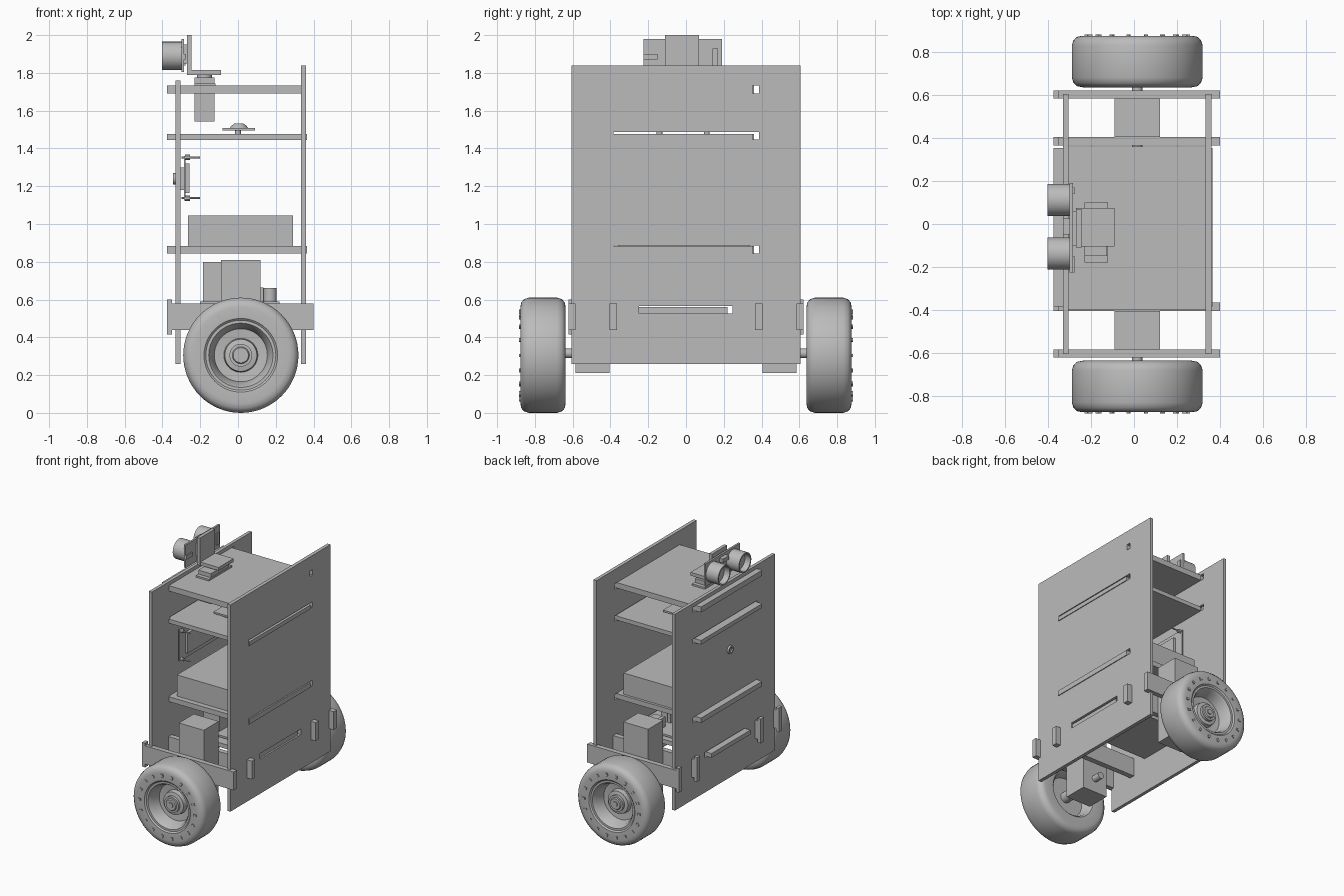
import bpy, bmesh, math
from mathutils import Matrix, Vector

if "Cube" in bpy.data.objects:
    bpy.data.objects.remove(bpy.data.objects["Cube"], do_unlink=True)

GREY = (0.5, 0.5, 0.5, 1)
grey = bpy.data.materials.new("plain_grey")
grey.use_nodes = True
grey.diffuse_color = GREY
grey.node_tree.nodes["Principled BSDF"].inputs["Base Color"].default_value = GREY


def finish(name, bm, smooth=False):
    bmesh.ops.recalc_face_normals(bm, faces=bm.faces)
    mesh = bpy.data.meshes.new(name)
    bm.to_mesh(mesh)
    bm.free()
    mesh.materials.append(grey)
    obj = bpy.data.objects.new(name, mesh)
    bpy.context.collection.objects.link(obj)
    if smooth:
        bpy.ops.object.select_all(action='DESELECT')
        bpy.context.view_layer.objects.active = obj
        obj.select_set(True)
        bpy.ops.object.shade_smooth_by_angle(angle=math.radians(35))
    return obj


def add_box(bm, x, y, z):
    """Box from three (low, high) ranges."""
    lo, hi = Vector((x[0], y[0], z[0])), Vector((x[1], y[1], z[1]))
    m = Matrix.Translation((lo + hi) / 2) @ Matrix.Diagonal((*(hi - lo), 1))
    bmesh.ops.create_cube(bm, size=1, matrix=m)


def box(name, x, y, z):
    bm = bmesh.new()
    add_box(bm, x, y, z)
    return finish(name, bm)


def lathe(name, profile, centre, direction, steps=48):
    """Spin (radius, height) points about an axis pointing along direction."""
    bm = bmesh.new()
    verts = [bm.verts.new((r, 0, h)) for r, h in profile]
    edges = [bm.edges.new(p) for p in zip(verts, verts[1:])]
    bmesh.ops.spin(bm, geom=verts + edges, cent=(0, 0, 0), axis=(0, 0, 1),
                   angle=math.tau, steps=steps)
    bmesh.ops.remove_doubles(bm, verts=bm.verts, dist=0.0002)
    turn = Vector((0, 0, 1)).rotation_difference(Vector(direction)).to_matrix().to_4x4()
    bm.transform(Matrix.Translation(centre) @ turn)
    return finish(name, bm, True)


def rod(name, r, length, centre, direction, steps=24):
    return lathe(name, [(0, 0), (r, 0), (r, length), (0, length)], centre, direction, steps)


# Side plates with slots for the shelf tabs
bm = bmesh.new()
for z in ((0.845, 0.887), (1.447, 1.487), (1.69, 1.732)):
    add_box(bm, (-1, 1), (-0.385, 0.387), z)
add_box(bm, (-1, 1), (-0.25, 0.245), (0.525, 0.567))
cutter = finish("slot_cutter", bm)
cutter.hide_render = True
cutter.hide_viewport = True
for name, x, top in (("left_side_plate", (0.333, 0.36), 1.84),
                     ("right_side_plate", (-0.33, -0.305), 1.76)):
    plate = box(name, x, (-0.605, 0.605), (0.26, top))
    mod = plate.modifiers.new("slots", 'BOOLEAN')
    mod.operation = 'DIFFERENCE'
    mod.solver = 'EXACT'
    mod.object = cutter

# Shelves, each a wide body plus a narrower tab through both plates
for name, z, right_end in (("battery_shelf", (0.845, 0.883), 0.366),
                           ("middle_shelf", (1.445, 1.476), 0.366),
                           ("top_shelf", (1.69, 1.732), 0.36)):
    bm = bmesh.new()
    add_box(bm, (-0.305, 0.333), (-0.4, 0.36), z)
    add_box(bm, (-0.375, right_end), (-0.385, 0.353), z)
    finish(name, bm)
box("lower_shelf", (-0.37, 0.35), (-0.25, 0.22), (0.527, 0.56))

# Items carried on the shelves
box("battery_pack", (-0.265, 0.29), (-0.36, 0.34), (0.883, 1.045))
box("controller_board", (-0.2, 0.22), (-0.2, 0.2), (0.575, 0.59))
box("controller_block", (-0.185, -0.05), (-0.15, 0.12), (0.59, 0.8))
for y in (-0.12, 0.0, 0.12):
    rod("capacitor", 0.035, 0.07, (0.17, y, 0.59), (0, 0, 1))
    box("terminal", (0.11, 0.135), (y - 0.03, y + 0.03), (0.59, 0.665))
box("sensor_board", (-0.082, 0.09), (-0.18, 0.15), (1.494, 1.507))
lathe("sensor_knob", [(0, 0), (0.05, 0), (0.04, 0.015), (0.025, 0.026), (0, 0.026)],
      (0.005, -0.02, 1.505), (0, 0, 1))
for y in (-0.14, 0.11):
    rod("sensor_standoff", 0.015, 0.03, (0, y, 1.47), (0, 0, 1))

# Camera module on the inside of the right plate
box("camera_board", (-0.287, -0.278), (-0.31, 0.19), (1.125, 1.36))
box("camera_back", (-0.278, -0.257), (-0.24, 0.12), (1.165, 1.32))
box("camera_front", (-0.305, -0.287), (-0.12, 0.0), (1.18, 1.3))
for y in (-0.29, 0.17):
    for z in (1.137, 1.353):
        rod("camera_screw", 0.005, 0.1, (-0.3, y, z), (1, 0, 0), 12)
        rod("camera_nut", 0.014, 0.025, (-0.28, y, z), (1, 0, 0), 6)
lathe("camera_lens", [(0, 0), (0.03, 0), (0.03, 0.045), (0.018, 0.045),
                      (0.018, 0.035), (0, 0.035)], (-0.3, -0.055, 1.24), (-1, 0, 0))

# Pan servo hanging through the top shelf
box("servo_body", (-0.23, -0.125), (-0.15, 0.07), (1.543, 1.775))
box("servo_flange", (-0.23, -0.12), (-0.18, 0.1), (1.732, 1.745))
rod("servo_horn", 0.04, 0.025, (-0.178, -0.015, 1.77), (0, 0, 1))
box("bracket_base", (-0.27, -0.09), (-0.105, 0.075), (1.79, 1.815))
box("bracket_upright", (-0.27, -0.245), (-0.11, 0.07), (1.79, 2.0))

# Distance sensor with two open tubes
box("distance_board", (-0.3, -0.285), (-0.225, 0.19), (1.805, 1.98))
box("distance_spacer", (-0.285, -0.27), (-0.1, 0.06), (1.85, 1.95))
box("distance_chip_a", (-0.285, -0.277), (-0.225, -0.15), (1.87, 1.9))
box("distance_chip_b", (-0.285, -0.277), (0.14, 0.17), (1.84, 1.93))
box("distance_crystal", (-0.33, -0.3), (-0.05, 0.025), (1.93, 1.96))
for y in (-0.138, 0.112):
    lathe("sensor_tube", [(0, 0), (0.075, 0), (0.075, 0.105), (0.065, 0.105),
                          (0.063, 0.06), (0, 0.06)], (-0.298, y, 1.89), (-1, 0, 0))

# Wheel cross-section, from outer hub over the tread to the inner hub
wheel = [(0, 0.085), (0.02, 0.085), (0.02, 0.078), (0.04, 0.078), (0.045, 0.07),
         (0.06, 0.07), (0.06, 0.05), (0.085, 0.045), (0.09, 0.01), (0.14, 0.015),
         (0.155, 0.085), (0.17, 0.108), (0.185, 0.108), (0.195, 0.117),
         (0.255, 0.12), (0.28, 0.115), (0.297, 0.1), (0.305, 0.075),
         (0.305, -0.075), (0.297, -0.1), (0.28, -0.115), (0.255, -0.12),
         (0.18, -0.115), (0.165, -0.1), (0.15, -0.03), (0.04, -0.03),
         (0.04, -0.09), (0, -0.09)]

AXLE_X, AXLE_Z = 0.015, 0.305
for side, s in (("front", -1), ("back", 1)):
    def span(a, b):
        return tuple(sorted((s * a, s * b)))
    # Cross boards that carry each motor, with a taller end stop
    for label, a, b in (("outer", 0.585, 0.623), ("inner", 0.365, 0.405)):
        bm = bmesh.new()
        add_box(bm, (-0.352, 0.4), span(a, b), (0.44, 0.58))
        add_box(bm, (-0.375, -0.35), span(a, b), (0.415, 0.6))
        finish(f"{side}_{label}_board", bm)
    box(f"{side}_motor", (-0.09, 0.12), span(0.405, 0.585), (0.21, 0.81))
    rod(f"{side}_axle", 0.025, 0.36, (AXLE_X, s * 0.34, AXLE_Z + 0.01), (0, s, 0))
    lathe(f"{side}_wheel", wheel, (AXLE_X, s * 0.757, AXLE_Z), (0, s, 0), 64)
    # Raised studs around the tyre wall
    bm = bmesh.new()
    for i in range(18):
        a = math.tau * i / 18
        m = (Matrix.Translation((AXLE_X, s * 0.877, AXLE_Z)) @ Matrix.Rotation(a, 4, 'Y')
             @ Matrix.Translation((0.235, 0, 0)) @ Matrix.Diagonal((0.022, 0.012, 0.016, 1)))
        bmesh.ops.create_cube(bm, size=1, matrix=m)
    finish(f"{side}_tyre_studs", bm)
